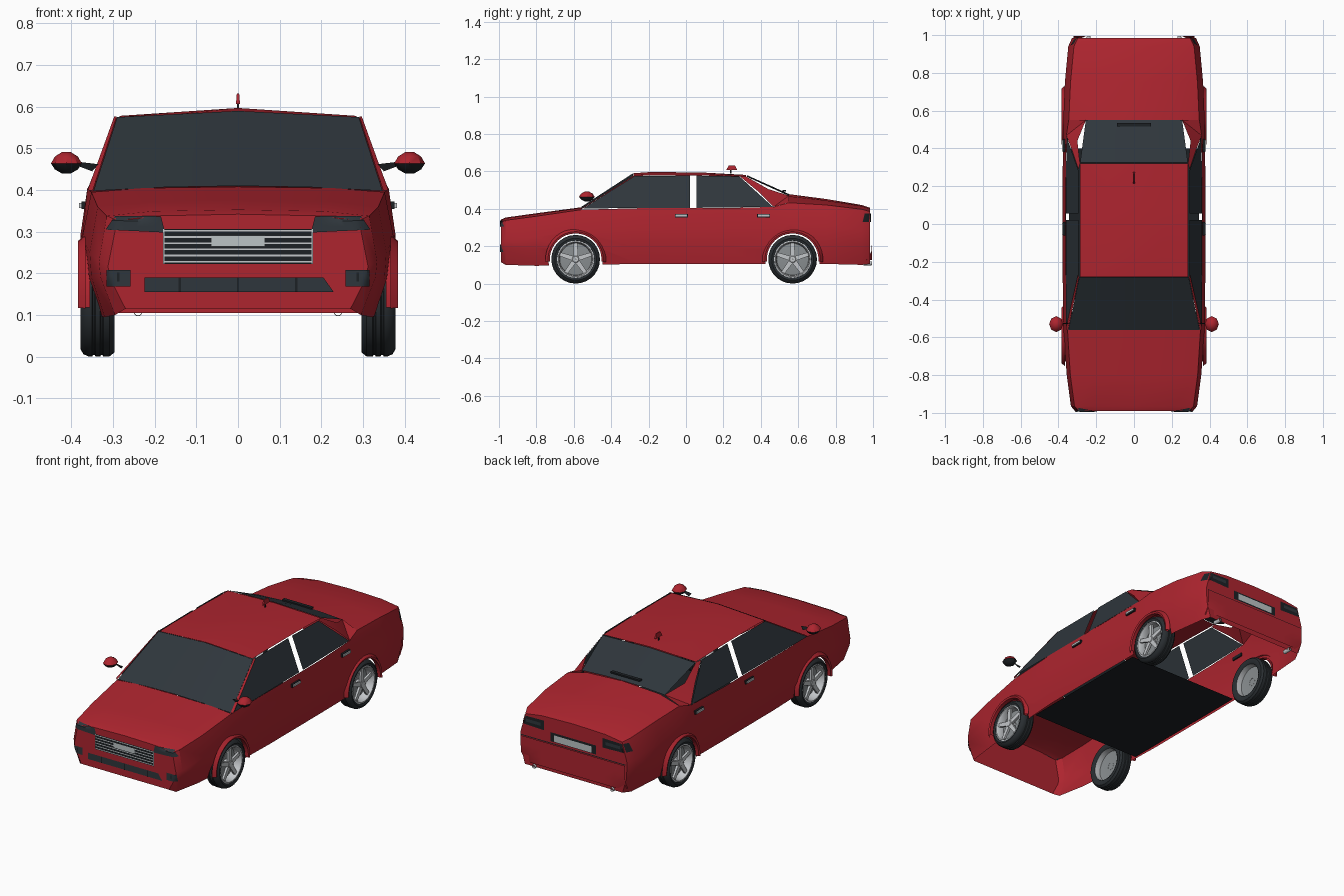
import bpy, bmesh, math
from mathutils import Vector, Matrix
from mathutils.bvhtree import BVHTree

if "Cube" in bpy.data.objects:
    bpy.data.objects.remove(bpy.data.objects["Cube"])


def material(name, *rgb):
    m = bpy.data.materials.new(name)
    m.use_nodes = True
    m.diffuse_color = (*rgb, 1)
    m.node_tree.nodes["Principled BSDF"].inputs["Base Color"].default_value = (*rgb, 1)
    return m


RED = material("red_paint", 0.42, 0.018, 0.028)
GLASS = material("tinted_glass", 0.028, 0.037, 0.045)
BLACK = material("black_trim", 0.012, 0.015, 0.018)
RUBBER = material("tyre_rubber", 0.022, 0.027, 0.031)
ALLOY = material("silver_alloy", 0.55, 0.57, 0.59)
STEEL = material("grey_steel", 0.25, 0.27, 0.28)
PLATE = material("plate_grey", 0.5, 0.55, 0.56)


def finish(name, bm, mat, angle=35):
    bmesh.ops.recalc_face_normals(bm, faces=bm.faces)
    mesh = bpy.data.meshes.new(name)
    bm.to_mesh(mesh)
    bm.free()
    mesh.materials.append(mat)
    ob = bpy.data.objects.new(name, mesh)
    bpy.context.collection.objects.link(ob)
    bpy.ops.object.select_all(action="DESELECT")
    ob.select_set(True)
    bpy.context.view_layer.objects.active = ob
    bpy.ops.object.shade_smooth_by_angle(angle=math.radians(angle))
    return ob


def skin(bm, rows, closed=False):
    grid = [[bm.verts.new(p) for p in row] for row in rows]
    n = len(grid[0])
    for a, b in zip(grid, grid[1:]):
        for i in range(n if closed else n - 1):
            j = (i + 1) % n
            bm.faces.new((a[i], a[j], b[j], b[i]))
    return grid


def sheet(name, rows, mat):
    bm = bmesh.new()
    skin(bm, rows)
    return finish(name, bm, mat)


def box(name, centre, size, mat, taper=1.0):
    bm = bmesh.new()
    bmesh.ops.create_cube(bm, size=1)
    for v in bm.verts:
        if v.co.z > 0:
            v.co.x *= taper
            v.co.y *= taper
        v.co = Vector(centre) + v.co * Vector(size)
    return finish(name, bm, mat)


def lathe(name, profile, mat, side, y, z, n=28):
    bm = bmesh.new()
    rows = []
    for r, x in profile:
        ring = [math.tau * i / n for i in range(n)]
        rows.append([(side * x, y + r * math.cos(a), z + r * math.sin(a)) for a in ring])
    skin(bm, rows, closed=True)
    return finish(name, bm, mat)


# Body shell: station = y, centre z, shoulder x, shoulder z, waist x, sill x, sill z
stations = [
    (-.99, .342, .29, .327, .312, .27, .115), (-.965, .353, .315, .338, .334, .295, .1),
    (-.8, .376, .337, .36, .356, .32, .095), (-.56, .408, .352, .395, .374, .345, .1),
    (-.25, .41, .362, .403, .378, .36, .105), (.2, .41, .362, .403, .378, .36, .105),
    (.47, .41, .358, .41, .376, .358, .105), (.55, .478, .345, .432, .374, .352, .105),
    (.75, .452, .336, .42, .366, .342, .105), (.94, .42, .318, .397, .348, .322, .1),
    (.985, .405, .297, .385, .328, .3, .105),
]
rings = []
for y, zc, xs, zs, xw, xb, zb in stations:
    half = [(xs * .65, zc - (zc - zs) * .25), (xs, zs), (xw, zs - .11), (xw - .004, .19), (xb, zb)]
    rings.append([(0, y, zc)] + [(x, y, z) for x, z in half]
                 + [(-x, y, z) for x, z in reversed(half)])
bm = bmesh.new()
ends = skin(bm, rings, closed=True)
bm.faces.new(ends[0])
bm.faces.new(ends[-1])
bmesh.ops.recalc_face_normals(bm, faces=bm.faces)
surface = BVHTree.FromBMesh(bm)
body = finish("body_shell", bm, RED)

# Wheel arch openings
AXLES = {"front": -.59, "rear": .57}
HUB, ARCH = .13, .146
for label, y in AXLES.items():
    for s in (-1, 1):
        bm = bmesh.new()
        bmesh.ops.create_cone(bm, cap_ends=True, segments=32, radius1=ARCH, radius2=ARCH, depth=.3,
                              matrix=Matrix.Translation((s * .4, y, HUB)) @ Matrix.Rotation(math.pi / 2, 4, "Y"))
        cutter = finish("arch_cutter", bm, BLACK)
        cutter.hide_render = True
        mod = body.modifiers.new("arch", "BOOLEAN")
        mod.operation, mod.object, mod.solver = "DIFFERENCE", cutter, "EXACT"
        bpy.context.view_layer.objects.active = body
        bpy.ops.object.modifier_apply(modifier=mod.name)
        bpy.data.objects.remove(cutter)

# Open the underside, the cabin and the insides of the arches
bm = bmesh.new()
bm.from_mesh(body.data)
bm.normal_update()


def is_open(f):
    c = f.calc_center_median()
    cabin = c.z > .395 and f.normal.z > .5 and -.56 < c.y < .55
    floor = f.normal.z < -.7 and c.z < .15
    arch = any(all(math.hypot(v.co.y - y, v.co.z - HUB) < ARCH + .001 for v in f.verts)
               for y in AXLES.values())
    return cabin or floor or arch


bmesh.ops.delete(bm, geom=[f for f in bm.faces if is_open(f)], context="FACES")
bm.to_mesh(body.data)
bm.free()
for p in body.data.polygons:
    p.material_index = 0
sheet("floor_pan", [[(x, y, .106) for x in (-.345, .345)] for y in (-.4, .4)], BLACK)

# Roof, windscreen and rear window
roof = [(-.28, .575, .59), (-.18, .578, .597), (.1, .577, .593), (.32, .572, .581)]
cross = (-1, -.5, 0, .5, 1)
sheet("roof", [[(t * .285, y, zc + (ze - zc) * abs(t)) for t in cross] for y, ze, zc in roof], RED)
sheet("windscreen", [[(t * .347, -.56, .41 - .012 * t * t) for t in cross],
                     [(t * .29, -.283, .59 - .015 * abs(t)) for t in cross]], GLASS)
sheet("rear_window", [[(t * .285, .325, .58 - .009 * abs(t)) for t in cross],
                      [(t * .255, .55, .479 - .01 * t * t) for t in cross]], GLASS)
box("high_brake_light", (0, .525, .497), (.18, .02, .008), BLACK)


def beside(y, z, s):
    return (s * (.36 - (z - .405) * .39), y, z)


# Side glass, pillars, mirrors, handles
for s, side in ((1, "left"), (-1, "right")):
    sheet(side + "_front_window", [[beside(-.55, .402, s), beside(.022, .405, s)],
                                   [beside(-.275, .575, s), beside(.022, .577, s)]], GLASS)
    sheet(side + "_rear_window_pane", [[beside(.056, .405, s), beside(.465, .41, s)],
                                       [beside(.056, .577, s), beside(.285, .573, s)]], GLASS)
    sheet(side + "_windscreen_pillar", [[(s * .349, -.565, .398), (s * .361, -.555, .4)],
                                        [(s * .291, -.28, .577), (s * .297, -.27, .577)]], RED)
    sheet(side + "_rear_pillar", [[(s * .286, .32, .573), (s * .294, .287, .574)],
                                  [(s * .3, .44, .505), (s * .326, .385, .493)],
                                  [(s * .255, .55, .47), (s * .358, .468, .41)],
                                  [(s * .255, .551, .468), (s * .346, .55, .432)]], RED)
    for part, mat, tip in (("upper", RED, .027), ("lower", BLACK, -.024)):
        bm = bmesh.new()
        skin(bm, [[(s * (.412 + k * .037 * math.cos(a)), -.53 + k * .042 * math.sin(a), .464 + h)
                   for a in [math.tau * i / 8 for i in range(8)]]
                  for k, h in ((1, 0), (.75, tip * .6), (.3, tip), (.01, tip))], closed=True)
        finish(f"{side}_mirror_{part}", bm, mat)
    sheet(side + "_mirror_arm", [[(s * .335, -.53, .462), (s * .385, -.53, .468)],
                                 [(s * .35, -.525, .445), (s * .385, -.525, .458)]], BLACK)
    for label, y in (("front", -.025), ("rear", .415)):
        box(f"{side}_{label}_handle_base", (s * .368, y, .363), (.016, .07, .018), BLACK)
        box(f"{side}_{label}_handle", (s * .376, y, .363), (.012, .062, .011), ALLOY)

# Aerial
box("aerial_stem", (0, .24, .6), (.004, .008, .025), BLACK)
box("aerial_fin", (0, .245, .619), (.01, .06, .026), RED, .55)


def plate(name, corners, mat, end=-1, lift=.004, n=10):
    """Thin patch laid on the body end; corners are (x, z) round a quad."""
    a, b, c, d = [Vector((x, 0, z)) for x, z in corners]
    rows = []
    for j in range(4):
        row = []
        for i in range(n + 1):
            p = a.lerp(b, i / n).lerp(d.lerp(c, i / n), j / 3)
            hit = surface.ray_cast(Vector((p.x, end * 2, p.z)), Vector((0, -end, 0)))[0]
            row.append((p.x, (hit.y if hit else end * .95) + end * lift, p.z))
        rows.append(row)
    return sheet(name, rows, mat)


def rect(x0, x1, z0, z1):
    return [(x0, z1), (x1, z1), (x1, z0), (x0, z0)]


# Nose details
plate("grille", rect(-.18, .18, .222, .306), BLACK)
for i in range(6):
    z = .226 + i * .0148
    plate("grille_slat", rect(-.18, .18, z, z + .004), ALLOY, lift=.007)
for x in (-.18, .176):
    plate("grille_edge", rect(x, x + .004, .222, .306), ALLOY, lift=.007)
plate("front_number_plate", rect(-.065, .065, .264, .291), PLATE, lift=.009)
plate("lower_intake", [(-.225, .19), (.205, .19), (.23, .155), (-.225, .155)], GLASS)
for x in (-.14, 0, .14):
    plate("intake_divider", rect(x - .003, x + .003, .155, .19), BLACK, lift=.006)

# Tail details
plate("rear_bumper", rect(-.32, .32, .125, .262), RED, 1, .009)
plate("bumper_gap", rect(-.32, .32, .262, .267), BLACK, 1)
plate("rear_plate_recess", rect(-.14, .14, .275, .325), BLACK, 1)
plate("rear_number_plate", rect(-.115, .115, .28, .315), PLATE, 1, .008)
for s in (-1, 1):
    lamp = [(.185, .337), (.295, .338), (.318, .305), (.175, .298)]
    plate("headlight", [(s * x, z) for x, z in lamp], GLASS)
    plate("fog_light", rect(s * .258, s * .316, .168, .208), GLASS)
    plate("fog_bulb", rect(s * .284, s * .29, .18, .202), BLACK, lift=.007)
    plate("tail_light", [(s * x, z) for x, z in ((.18, .378), (.318, .375), (.336, .33), (.18, .325))], BLACK, 1)
    plate("tail_lens", rect(s * .2, s * .29, .345, .362), GLASS, 1, .007)
    lathe("exhaust_pipe", [(.009, .005), (.011, 0), (.011, -.04)], ALLOY, 1, 0, 0, 12).matrix_world = (
        Matrix.Translation((s * .24, .99, .108)) @ Matrix.Rotation(math.pi / 2, 4, "Z"))

# Wheels and arch flares
tyre = [(.094, .36), (.1, .374), (.112, .378), (.124, .371), (.13, .358), (.13, .35), (.126, .348),
        (.126, .344), (.13, .342), (.13, .331), (.126, .329), (.126, .325), (.13, .323),
        (.129, .308), (.12, .297), (.1, .296), (.09, .302)]
barrel = [(.1, .373), (.093, .374), (.088, .366), (.085, .335), (.09, .302)]
for label, y in AXLES.items():
    for s, side in ((1, "left"), (-1, "right")):
        tag = f"{label}_{side}_"
        lathe(tag + "tyre", tyre, RUBBER, s, y, HUB)
        lathe(tag + "rim", barrel, ALLOY, s, y, HUB)
        lathe(tag + "brake_disc", [(.086, .332), (.05, .336), (.001, .336)], STEEL, s, y, HUB)
        lathe(tag + "hub", [(.022, .335), (.022, .364), (.016, .37), (.001, .37)], ALLOY, s, y, HUB, 10)
        for k in range(5):
            spoke = box(tag + "spoke", (0, 0, .052), (.014, .026, .078), ALLOY, .75)
            spoke.matrix_world = (Matrix.Translation((s * .36, y, HUB))
                                  @ Matrix.Rotation(math.tau * k / 5, 4, "X"))
        arc = [math.radians(-5 + 190 * i / 18) for i in range(19)]
        sheet(tag + "arch_flare", [[(s * x, y + r * math.cos(a), HUB + r * math.sin(a)) for a in arc]
                                   for r, x in ((.138, .355), (.138, .38), (.148, .384), (.162, .366))], RED)
